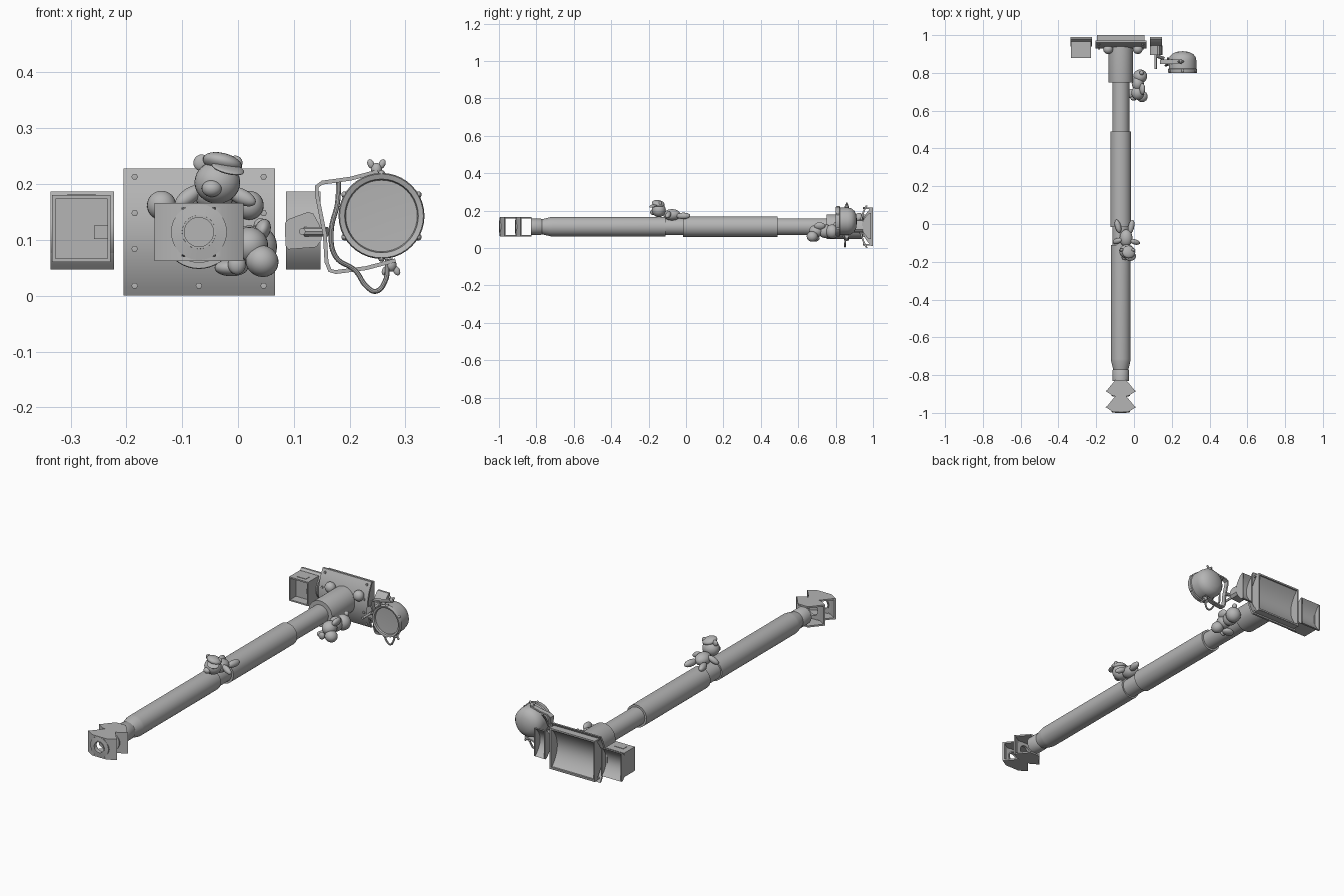
import bpy, bmesh, math
from mathutils import Vector, Matrix, Euler

grey = bpy.data.materials.new("plain grey")
grey.diffuse_color = (0.46, 0.46, 0.46, 1)
CX, CZ = -0.07, 0.114          # barrel axis


def finish(name, bm):
    bmesh.ops.remove_doubles(bm, verts=bm.verts, dist=1e-5)
    bmesh.ops.recalc_face_normals(bm, faces=bm.faces)
    me = bpy.data.meshes.new(name)
    bm.to_mesh(me)
    bm.free()
    me.materials.append(grey)
    ob = bpy.data.objects.new(name, me)
    bpy.context.collection.objects.link(ob)
    return ob


def lathe(name, profile, x=CX, z=CZ, n=40, closed=False):
    """Turn (radius, y) points around an axis along y."""
    bm = bmesh.new()
    rings = [[bm.verts.new((x + r * math.cos(2 * math.pi * i / n), y,
                            z + r * math.sin(2 * math.pi * i / n))) for i in range(n)]
             for r, y in profile]
    pairs = list(zip(rings, rings[1:])) + ([(rings[-1], rings[0])] if closed else [])
    for a, b in pairs:
        for i in range(n):
            j = (i + 1) % n
            bm.faces.new((a[i], a[j], b[j], b[i]))
    return finish(name, bm)


def prism(name, pts, axis, lo, hi):
    """Extrude a 2D outline along an axis (other axes in xyz order)."""
    def put(p, t):
        c = list(p)
        c.insert(axis, t)
        return c
    bm = bmesh.new()
    a = [bm.verts.new(put(p, lo)) for p in pts]
    b = [bm.verts.new(put(p, hi)) for p in pts]
    bm.faces.new(a)
    bm.faces.new(b)
    for i in range(len(pts)):
        j = (i + 1) % len(pts)
        bm.faces.new((a[i], a[j], b[j], b[i]))
    return finish(name, bm)


def box(name, x0, x1, y0, y1, z0, z1):
    return prism(name, [(x0, y0), (x1, y0), (x1, y1), (x0, y1)], 2, z0, z1)


def blob(name, loc, size, rot=(0, 0, 0)):
    bm = bmesh.new()
    m = Matrix.Translation(loc) @ Euler([math.radians(a) for a in rot]).to_matrix().to_4x4() \
        @ Matrix.Diagonal((*size, 1))
    bmesh.ops.create_uvsphere(bm, u_segments=24, v_segments=14, radius=1, matrix=m)
    return finish(name, bm)


def tube(name, pts, r):
    cu = bpy.data.curves.new(name, 'CURVE')
    cu.dimensions = '3D'
    cu.bevel_depth, cu.bevel_resolution, cu.use_fill_caps = r, 3, True
    sp = cu.splines.new('BEZIER')
    sp.bezier_points.add(len(pts) - 1)
    for bp, p in zip(sp.bezier_points, pts):
        bp.co = p
        bp.handle_left_type = bp.handle_right_type = 'AUTO'
    cu.materials.append(grey)
    ob = bpy.data.objects.new(name, cu)
    bpy.context.collection.objects.link(ob)


def arc(z0, z1, ymid, yend, n=16):
    """Curve in y and z that bulges to the front."""
    zm, h = (z0 + z1) / 2, (z1 - z0) / 2
    return [(ymid + (yend - ymid) * t * t, zm + h * t) for t in (2 * i / n - 1 for i in range(n + 1))]


def shell(name, x0, x1, z0, z1, ymid, yend, thick=0.01):
    pts = arc(z0, z1, ymid, yend)
    prism(name, pts + [(y + thick, z) for y, z in reversed(pts)], 0, x0, x1)


# Barrel: neck, front sleeve, gap, rear sleeve, tube and root collar
lathe("barrel", [(0, -0.70), (0.028, -0.70), (0.028, -0.83), (0.043, -0.83), (0.043, -0.775),
                 (0.040, -0.77), (0.044, -0.755), (0.051, -0.725), (0.052, -0.715), (0.052, -0.11),
                 (0.045, -0.11), (0.045, -0.015), (0.055, -0.015), (0.055, 0.49), (0.045, 0.49),
                 (0.045, 0.75), (0.065, 0.75), (0.066, 0.755), (0.066, 0.945), (0, 0.945)])

# Muzzle brake: two ducts that open sideways
for k, y in enumerate((-0.91, -0.995)):
    plan = [(-0.077, y + 0.025), (-0.028, y + 0.085), (0.028, y + 0.085), (0.077, y + 0.025),
            (0.04, y), (-0.04, y)]
    for z in (0.062, 0.158):
        prism("brake_plate", [(CX + a, b) for a, b in plan], 2, z, z + 0.008)
    lathe("brake_ring", [(0.028, y - 0.004), (0.05, y - 0.001), (0.05, y + 0.01), (0.028, y + 0.01)],
          closed=True)
    for s in (-1, 1):
        wing = [(0.03, y), (0.04, y), (0.08, y + 0.025), (0.074, y + 0.03), (0.04, y + 0.009), (0.03, y + 0.009)]
        prism("brake_wing", [(CX + s * a, b) for a, b in wing], 2, 0.062, 0.166)
lathe("muzzle_lip", [(0.026, -1.0), (0.03, -1.0), (0.032, -0.98), (0.026, -0.98)], closed=True)

# Curved front plate with hollow back
shell("front_plate", -0.205, 0.066, 0.0, 0.228, 0.928, 0.962)
shell("inner_plate", -0.195, 0.055, 0.012, 0.216, 0.94, 0.99)
for x in (-0.195, 0.047):
    prism("plate_cheek", arc(0.012, 0.216, 0.94, 1.0), 0, x, x + 0.008)
for z in (0.014, 0.208):
    box("plate_lip", -0.195, 0.055, 0.96, 1.0, z, z + 0.008)
for x, z in [(x, z) for x in (-0.185, 0.046) for z in (0.018, 0.084, 0.148, 0.213)] + [(CX, 0.018)]:
    y = 0.928 + 0.034 * ((z - 0.114) / 0.114) ** 2
    lathe("plate_bolt", [(0, y - 0.007), (0.006, y - 0.006), (0.006, y + 0.004)], x, z, 6)
for x in (-0.137, 0.02):
    blob("plate_boss", (x, 0.925, 0.162), (0.026, 0.025, 0.026))

# Left sight box: curved backing, open frame, recessed panel
shell("sight_back", -0.336, -0.222, 0.047, 0.187, 0.945, 0.98)
for x in (-0.336, -0.228):
    prism("sight_cheek", arc(0.047, 0.187, 0.94, 0.99), 0, x, x + 0.006)
for x in (-0.333, -0.234):
    box("sight_side", x, x + 0.006, 0.88, 0.96, 0.06, 0.18)
for z in (0.06, 0.173):
    box("sight_lid", -0.333, -0.228, 0.88, 0.965, z, z + 0.007)
box("sight_panel", -0.327, -0.234, 0.925, 0.935, 0.067, 0.173)
box("sight_latch", -0.258, -0.234, 0.91, 0.93, 0.102, 0.126)
box("sight_handle", -0.305, -0.255, 0.9, 0.93, 0.178, 0.182)

# Right lamp mount: curved backing, bracket and arm
shell("mount_back", 0.086, 0.148, 0.047, 0.187, 0.94, 0.98)
for x in (0.086, 0.142):
    prism("mount_cheek", arc(0.047, 0.187, 0.94, 0.99), 0, x, x + 0.006)
prism("mount_pad", [(0.085, 0.09), (0.09, 0.083), (0.14, 0.087), (0.15, 0.1), (0.147, 0.125),
                    (0.135, 0.147), (0.125, 0.15), (0.09, 0.137), (0.084, 0.13)], 1, 0.895, 0.945)
lathe("mount_pin", [(0, 0.82), (0.006, 0.82), (0.006, 0.9)], 0.115, 0.115, 12)
tube("mount_arm", [(0.12, 0.89, 0.115), (0.16, 0.875, 0.115)], 0.009)

# Searchlight drum with domed back, rim and lens
LX, LZ = 0.257, 0.143
lathe("lamp_drum", [(0, 0.815), (0.064, 0.812), (0.066, 0.803), (0.075, 0.80), (0.077, 0.805),
                    (0.077, 0.82), (0.073, 0.823), (0.073, 0.865), (0.069, 0.885), (0.056, 0.9),
                    (0.034, 0.911), (0, 0.915)], LX, LZ)
for i in range(6):
    a = math.radians(30 + 60 * i)
    blob("rim_clip", (LX + 0.076 * math.cos(a), 0.812, LZ + 0.076 * math.sin(a)), (0.006, 0.011, 0.006))

# Yoke: flat strap bent round the lamp
strap = [(0.25, 0.226), (0.2, 0.213), (0.15, 0.206), (0.138, 0.197), (0.138, 0.18), (0.152, 0.11),
         (0.155, 0.06), (0.162, 0.043), (0.175, 0.039), (0.23, 0.046), (0.283, 0.06)]
inner = []
for i, p in enumerate(strap):
    d = (Vector(strap[min(i + 1, 10)]) - Vector(strap[max(i - 1, 0)])).normalized()
    inner.append((p[0] - d.y * 0.007, p[1] + d.x * 0.007))
prism("lamp_yoke", strap + inner[::-1], 1, 0.848, 0.872)

# Wing nuts above and below the lamp
for x, z, s in ((0.248, 0.226, 1), (0.274, 0.055, -1)):
    blob("nut_hub", (x, 0.86, z), (0.01, 0.01, 0.012))
    for w in (-1, 1):
        blob("nut_wing", (x + w * 0.01, 0.86, z + s * 0.01), (0.006, 0.005, 0.009), (0, 25 * w * s, 0))

# Cables
tube("lamp_cable", [(0.18, 0.88, 0.205), (0.178, 0.85, 0.165), (0.167, 0.84, 0.115), (0.175, 0.84, 0.07),
                    (0.21, 0.85, 0.045), (0.232, 0.85, 0.015), (0.247, 0.85, 0.008), (0.263, 0.85, 0.025),
                    (0.268, 0.86, 0.065)], 0.0045)

# Toy bear lying on the barrel, with a cap
for part, loc, size, rot in (
        ("body", (-0.042, -0.075, 0.178), (0.034, 0.046, 0.03), (0, 0, 0)),
        ("head", (-0.037, -0.145, 0.203), (0.041, 0.037, 0.038), (0, 0, 0)),
        ("snout", (-0.047, -0.176, 0.192), (0.018, 0.016, 0.015), (0, 0, 0)),
        ("left_ear", (-0.065, -0.138, 0.238), (0.015, 0.008, 0.015), (0, 0, 0)),
        ("right_ear", (-0.005, -0.138, 0.238), (0.013, 0.008, 0.013), (0, 0, 0)),
        ("cap", (-0.028, -0.148, 0.238), (0.036, 0.034, 0.017), (-10, 14, 0)),
        ("cap_brim", (-0.018, -0.172, 0.228), (0.03, 0.025, 0.006), (20, 14, 0)),
        ("left_arm", (-0.088, -0.09, 0.178), (0.03, 0.015, 0.014), (0, -35, 20)),
        ("right_arm", (0.005, -0.095, 0.178), (0.03, 0.014, 0.014), (0, 25, -15)),
        ("left_leg", (-0.085, -0.012, 0.172), (0.016, 0.036, 0.017), (0, 0, 15)),
        ("right_leg", (-0.015, -0.015, 0.172), (0.016, 0.038, 0.017), (0, 0, -12))):
    blob("top_bear_" + part, loc, size, rot)

# Toy bear hanging beside the barrel root
for part, loc, size, rot in (
        ("body", (0.02, 0.745, 0.09), (0.032, 0.04, 0.036), (0, 0, 0)),
        ("head", (0.033, 0.782, 0.088), (0.037, 0.036, 0.038), (0, 0, 0)),
        ("rump", (0.02, 0.695, 0.09), (0.034, 0.038, 0.033), (0, 0, 0)),
        ("near_foot", (0.043, 0.675, 0.062), (0.03, 0.03, 0.028), (0, 30, 0)),
        ("far_foot", (-0.012, 0.69, 0.05), (0.03, 0.024, 0.015), (0, 0, 0)),
        ("far_toe", (-0.002, 0.665, 0.056), (0.016, 0.012, 0.018), (0, 0, 0)),
        ("upper_arm", (0.044, 0.715, 0.118), (0.014, 0.03, 0.02), (0, 20, 0)),
        ("ear", (0.04, 0.8, 0.125), (0.012, 0.012, 0.014), (0, 0, 0))):
    blob("side_bear_" + part, loc, size, rot)

# Smooth the round parts and keep edges sharp
bpy.ops.object.select_all(action='SELECT')
bpy.context.view_layer.objects.active = bpy.data.objects["barrel"]
bpy.ops.object.convert(target='MESH')
bpy.ops.object.shade_smooth_by_angle(angle=math.radians(35))
